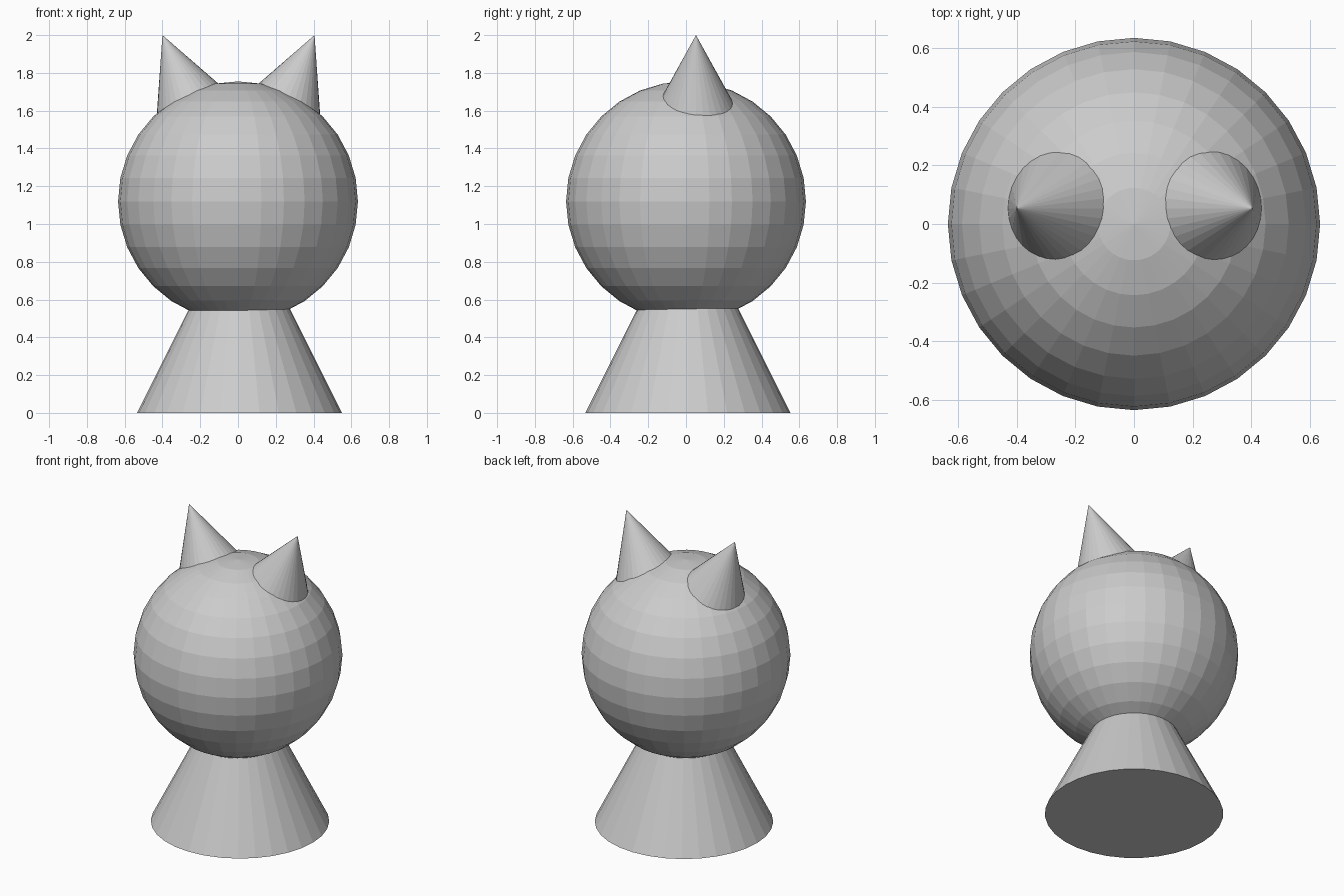
import bpy, math
from mathutils import Vector

if "Cube" in bpy.data.objects:
    bpy.data.objects.remove(bpy.data.objects["Cube"])

grey = bpy.data.materials.new("plain grey")
grey.diffuse_color = (0.6, 0.6, 0.6, 1)
grey.use_nodes = True
grey.node_tree.nodes["Principled BSDF"].inputs["Base Color"].default_value = grey.diffuse_color


def finish(name):
    ob = bpy.context.object
    ob.name = name
    ob.data.materials.append(grey)
    return ob


def cone(name, apex, axis, height):
    """Cone whose base radius is half its height, placed by its tip."""
    axis = Vector(axis).normalized()
    bpy.ops.mesh.primitive_cone_add(
        vertices=32, radius1=height / 2, depth=height,
        location=Vector(apex) - axis * height / 2,
        rotation=(0, math.atan2(axis.x, axis.z), 0))
    return finish(name)


# round head
bpy.ops.mesh.primitive_uv_sphere_add(segments=32, ring_count=16, radius=0.635,
                                     location=(0, 0, 1.12))
finish("head")

# conical body, tip buried in the head
cone("body", (0.008, 0.01, 1.085), (0, 0, 1), 1.085)

# ears leaning outwards
tilt = math.radians(22.5)
for side, x in ((-1, -0.40), (1, 0.405)):
    cone("left_ear" if side < 0 else "right_ear", (x, 0.053, 2.0),
         (side * math.sin(tilt), 0, math.cos(tilt)), 0.55)
